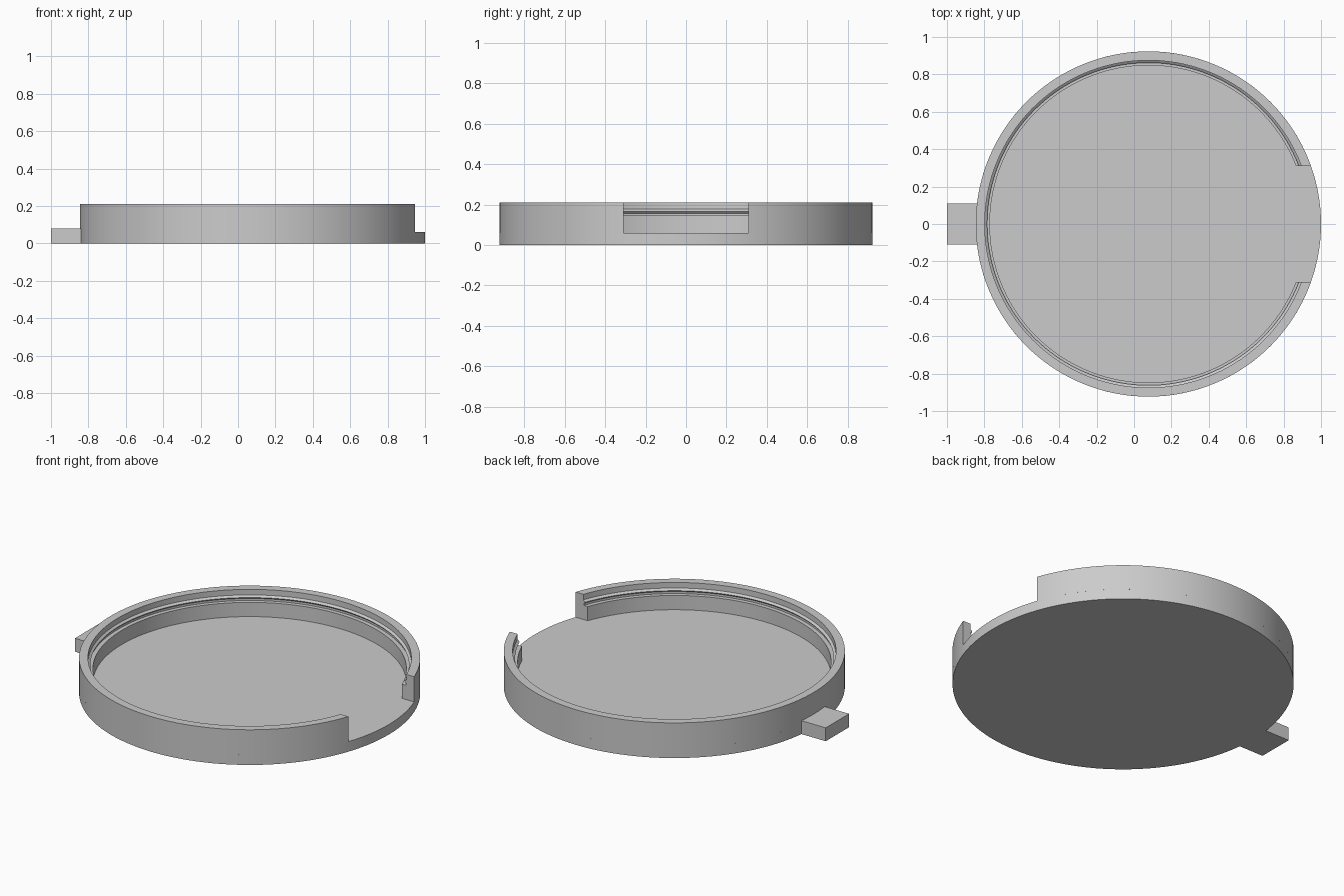
import bpy, bmesh, math

cube = bpy.data.objects.get("Cube")
if cube:
    bpy.data.objects.remove(cube, do_unlink=True)

CX, R = 0.077, 0.923            # dish centre and outer radius
FLOOR, RIM = 0.06, 0.21         # floor and rim heights
GAP = 0.31                      # half width of the opening on +x
SEGS = 128

grey = bpy.data.materials.new("plain_grey")
grey.use_nodes = True
colour = (0.6, 0.6, 0.6, 1)
grey.diffuse_color = colour
grey.node_tree.nodes["Principled BSDF"].inputs["Base Color"].default_value = colour


def finish(bm, name, smooth=True):
    bmesh.ops.recalc_face_normals(bm, faces=bm.faces)
    mesh = bpy.data.meshes.new(name)
    bm.to_mesh(mesh)
    bm.free()
    mesh.materials.append(grey)
    ob = bpy.data.objects.new(name, mesh)
    bpy.context.collection.objects.link(ob)
    if smooth:
        bpy.ops.object.select_all(action='DESELECT')
        ob.select_set(True)
        bpy.context.view_layer.objects.active = ob
        bpy.ops.object.shade_smooth_by_angle(angle=math.radians(20))
    return ob


# Round base plate
bm = bmesh.new()
bmesh.ops.create_cone(bm, cap_ends=True, segments=SEGS, radius1=R, radius2=R, depth=FLOOR)
bmesh.ops.translate(bm, verts=bm.verts, vec=(CX, 0, FLOOR / 2))
finish(bm, "base_plate")

# Rim wall: (radius, height) profile with a ledge and a snap bead,
# swept around the dish and ending on flat planes at the opening
profile = [(R, FLOOR), (R, RIM), (0.875, RIM), (0.875, 0.177), (0.862, 0.167),
           (0.872, 0.157), (0.872, 0.145), (0.848, 0.145), (0.848, FLOOR)]
bm = bmesh.new()
rings = []
for i in range(SEGS + 1):
    ring = []
    for r, z in profile:
        start = math.asin(GAP / r)
        a = start + (2 * math.pi - 2 * start) * i / SEGS
        ring.append(bm.verts.new((CX + r * math.cos(a), r * math.sin(a), z)))
    rings.append(ring)
n = len(profile)
for a, b in zip(rings, rings[1:]):
    for j in range(n):
        k = (j + 1) % n
        bm.faces.new((a[j], a[k], b[k], b[j]))
bm.faces.new(rings[0])
bm.faces.new(rings[-1])
finish(bm, "rim_wall")

# Small grip tab on the -x side
bm = bmesh.new()
bmesh.ops.create_cube(bm, size=1)
bmesh.ops.scale(bm, verts=bm.verts, vec=(0.19, 0.22, 0.08))
bmesh.ops.translate(bm, verts=bm.verts, vec=(-0.905, 0, 0.04))
finish(bm, "grip_tab", smooth=False)
